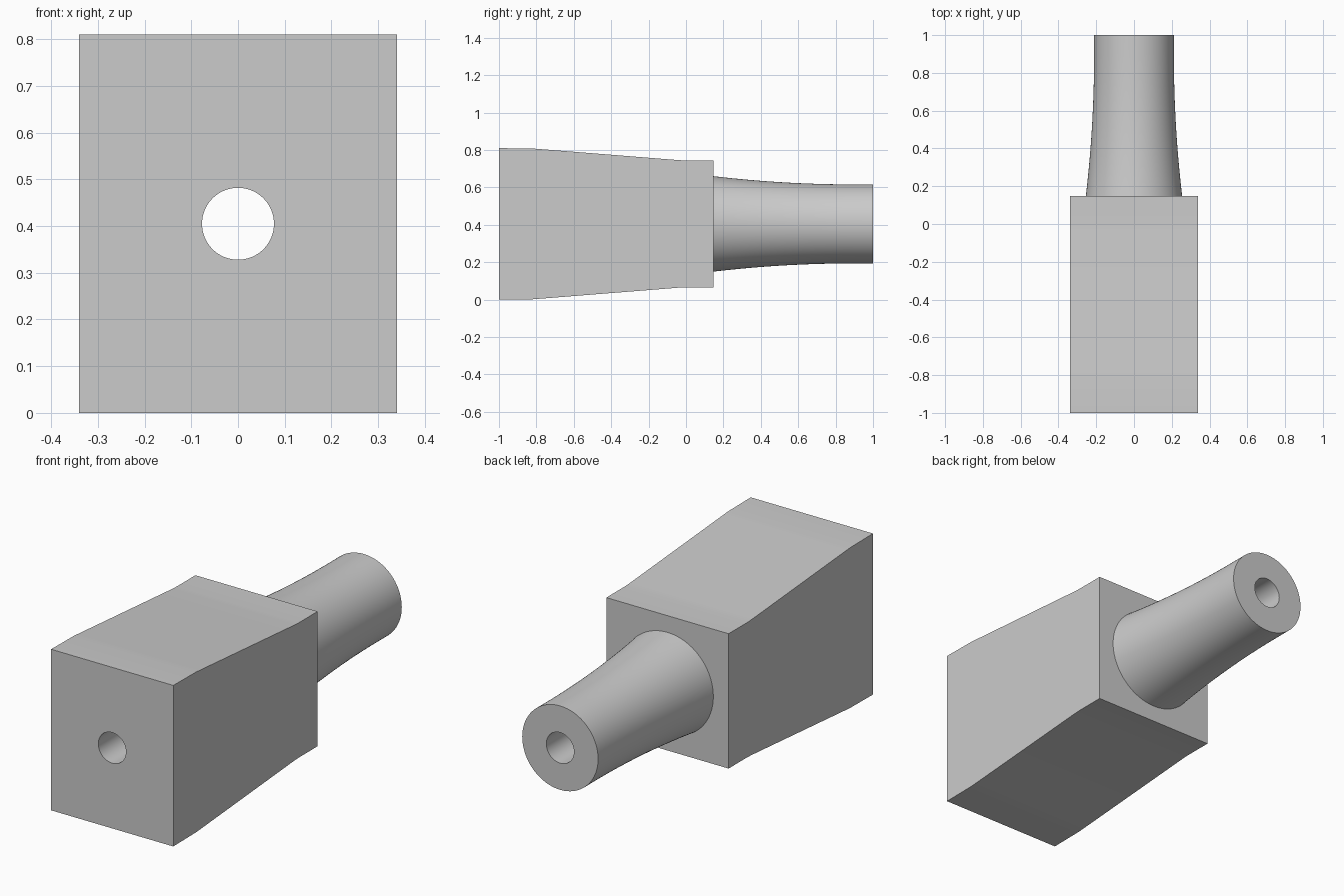
import bpy, bmesh, math
from mathutils import Matrix

cube = bpy.data.objects.get("Cube")
if cube:
    bpy.data.objects.remove(cube, do_unlink=True)

MID_Z = 0.405
HALF_WIDTH = 0.34
BORE_RADIUS = 0.077

grey = bpy.data.materials.new("plain grey")
grey.use_nodes = True
colour = (0.6, 0.6, 0.6, 1)
grey.diffuse_color = colour
grey.node_tree.nodes["Principled BSDF"].inputs["Base Color"].default_value = colour


def make_object(name, bm):
    bmesh.ops.recalc_face_normals(bm, faces=bm.faces)
    mesh = bpy.data.meshes.new(name)
    bm.to_mesh(mesh)
    bm.free()
    mesh.materials.append(grey)
    obj = bpy.data.objects.new(name, mesh)
    bpy.context.collection.objects.link(obj)
    return obj


def lathe(name, profile, sides=96):
    """Solid of revolution along y from (y, radius) pairs."""
    bm = bmesh.new()
    rings = []
    for y, r in profile:
        angles = [2 * math.pi * i / sides for i in range(sides)]
        rings.append([bm.verts.new((r * math.cos(a), y, MID_Z + r * math.sin(a)))
                      for a in angles])
    for a, b in zip(rings, rings[1:]):
        for i in range(sides):
            j = (i + 1) % sides
            bm.faces.new((a[i], a[j], b[j], b[i]))
    bm.faces.new(rings[0])
    bm.faces.new(rings[-1])
    return make_object(name, bm)


def combine(target, other, operation):
    mod = target.modifiers.new(operation.lower(), "BOOLEAN")
    mod.operation = operation
    mod.solver = "EXACT"
    mod.object = other
    bpy.context.view_layer.objects.active = target
    bpy.ops.object.modifier_apply(modifier=mod.name)
    bpy.data.objects.remove(other, do_unlink=True)


# Block: side profile tapering towards the back, extruded across x
bm = bmesh.new()
half_heights = [(-1, 0.405), (-0.82, 0.403), (-0.78, 0.4), (-0.04, 0.341),
                (0, 0.339), (0.147, 0.339)]
outline = [(y, MID_Z + h) for y, h in half_heights]
outline += [(y, MID_Z - h) for y, h in reversed(half_heights)]
side = bm.faces.new([bm.verts.new((-HALF_WIDTH, y, z)) for y, z in outline])
extruded = bmesh.ops.extrude_face_region(bm, geom=[side], use_keep_orig=True)
verts = [v for v in extruded["geom"] if isinstance(v, bmesh.types.BMVert)]
bmesh.ops.translate(bm, verts=verts, vec=(2 * HALF_WIDTH, 0, 0))
block = make_object("tapered_block_with_spigot", bm)

# Round spigot: concave flare that straightens out towards the tip
flare = []
for i in range(17):
    y = 0.1 + 0.8 * i / 16
    flare.append((y, 0.211 + 0.044 * ((0.9 - y) / 0.753) ** 2))
spigot = lathe("spigot", flare + [(1, 0.211)])
combine(block, spigot, "UNION")

# Bore right through both parts
bore = lathe("bore_cutter", [(-1.1, BORE_RADIUS), (1.1, BORE_RADIUS)])
combine(block, bore, "DIFFERENCE")

bpy.ops.object.select_all(action="DESELECT")
block.select_set(True)
bpy.context.view_layer.objects.active = block
bpy.ops.object.shade_smooth_by_angle(angle=math.radians(30))
